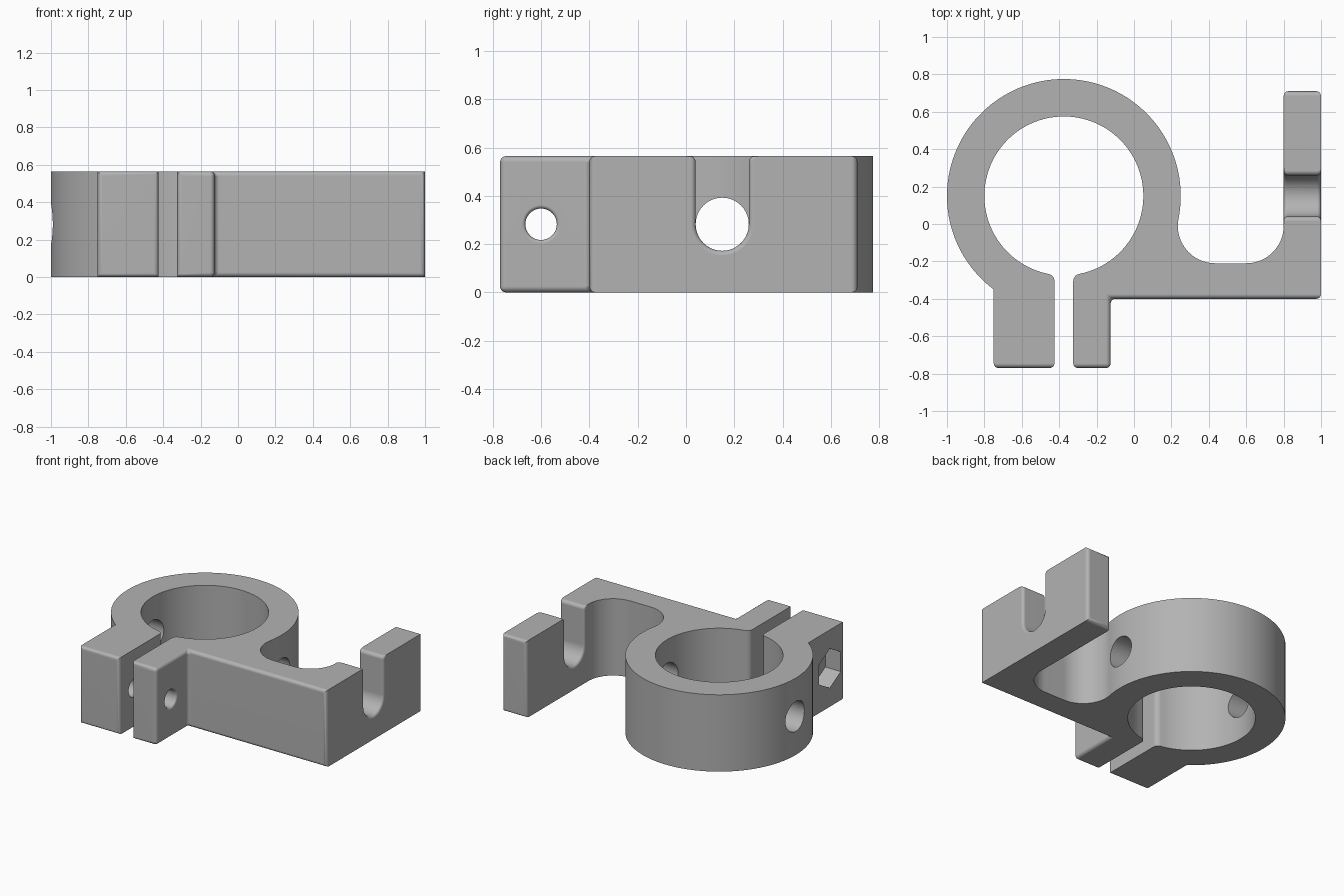
import bpy, bmesh
from math import cos, sin, pi, sqrt, atan2, radians

if "Cube" in bpy.data.objects:
    bpy.data.objects.remove(bpy.data.objects["Cube"], do_unlink=True)

HEIGHT = 0.565
MID = HEIGHT / 2
RX, RY, R_OUT, R_IN = -0.375, 0.15, 0.625, 0.425   # clamp ring
POCKET = 0.2                                       # pocket corner radius
LIP = 0.04                                         # slit corner radius
EAR_Y, ARM_Y, FLOOR_Y, END_Y = -0.77, -0.40, -0.21, 0.71
HOLE_Y = -0.6

metal = bpy.data.materials.new("plain grey")
metal.use_nodes = True
grey = (0.45, 0.45, 0.45, 1)
metal.diffuse_color = grey
metal.node_tree.nodes["Principled BSDF"].inputs["Base Color"].default_value = grey


def arc(cx, cy, r, a, b, n):
    """Points along an arc from angle a to b."""
    return [(cx + r * cos(a + (b - a) * i / n), cy + r * sin(a + (b - a) * i / n))
            for i in range(n + 1)]


def make_object(name, bm):
    bmesh.ops.recalc_face_normals(bm, faces=bm.faces[:])
    mesh = bpy.data.meshes.new(name)
    bm.to_mesh(mesh)
    bm.free()
    mesh.materials.append(metal)
    obj = bpy.data.objects.new(name, mesh)
    bpy.context.collection.objects.link(obj)
    return obj


def loft_x(name, sections):
    """Closed solid through (x, [(y, z), ...]) sections."""
    bm = bmesh.new()
    rings = [[bm.verts.new((x, y, z)) for y, z in pts] for x, pts in sections]
    n = len(rings[0])
    for a, b in zip(rings, rings[1:]):
        for i in range(n):
            j = (i + 1) % n
            bm.faces.new((a[i], a[j], b[j], b[i]))
    bm.faces.new(rings[0])
    bm.faces.new(rings[-1])
    return make_object(name, bm)


def rim(x, r, side):
    """(x, growth) steps that round a hole's rim on the face at x."""
    steps = [(x - side * r * (1 - sin(t * pi / 8)), r * (1 - cos(t * pi / 8)))
             for t in range(5)]
    return steps + [(x + side * 0.05, r)]


# Body outline, walked counterclockwise
pocket_cy = FLOOR_Y + POCKET
reach = R_OUT + POCKET
pocket_cx = RX + sqrt(reach ** 2 - (RY - pocket_cy) ** 2)
blend = atan2(pocket_cy - RY, pocket_cx - RX)
lip_dx = 0.05 + LIP
lip_dy = sqrt((R_IN + LIP) ** 2 - lip_dx ** 2)
lip_angle = atan2(lip_dy, lip_dx)

outline = [(-0.325, EAR_Y), (-0.125, EAR_Y), (-0.125, ARM_Y), (1, ARM_Y),
           (1, END_Y), (0.8, END_Y)]
outline += arc(0.8 - POCKET, pocket_cy, POCKET, 0, -pi / 2, 20)
outline += arc(pocket_cx, pocket_cy, POCKET, -pi / 2, blend - pi, 22)
outline += arc(RX, RY, R_OUT, blend, pi + atan2(0.5, 0.375), 96)[1:]
outline += [(-0.75, EAR_Y), (-0.425, EAR_Y)]
outline += arc(RX - lip_dx, RY - lip_dy, LIP, 0, lip_angle, 6)
outline += arc(RX, RY, R_IN, pi + lip_angle, -lip_angle, 96)[1:-1]
outline += arc(RX + lip_dx, RY - lip_dy, LIP, pi - lip_angle, pi, 6)

# Extrude the body
bm = bmesh.new()
base = bm.faces.new([bm.verts.new((x, y, 0)) for x, y in outline])
top = bmesh.ops.extrude_face_region(bm, geom=[base], use_keep_orig=True)["geom"]
for v in top:
    if isinstance(v, bmesh.types.BMVert):
        v.co.z = HEIGHT
bmesh.ops.recalc_face_normals(bm, faces=bm.faces[:])

# Round the edges of the front faces, ear side and wall end
edges = set()
for f in bm.faces:
    c, n = f.calc_center_median(), f.normal
    front = abs(n.y) > 0.99 and c.y < -0.35
    end = abs(n.y) > 0.99 and c.x > 0.7 and c.y > 0.7
    ear_side = abs(n.x) > 0.99 and abs(c.x + 0.125) < 0.01
    if front or end or ear_side:
        edges.update(f.edges)
bmesh.ops.bevel(bm, geom=list(edges), offset=0.025, offset_type='OFFSET',
                segments=4, profile=0.5, affect='EDGES')
body = make_object("clamp_bracket", bm)


# Cutter profiles in the y-z plane
def circle(y, r, n=40):
    return arc(y, MID, r, 0, 2 * pi, n)[:-1]


def open_slot(r, f=0.025):
    left, right = RY - r, RY + r
    return (arc(RY, MID, r, -pi, 0, 24)
            + arc(right + f, HEIGHT - f, f, pi, pi / 2, 4)
            + [(right + f, 0.7), (left - f, 0.7)]
            + arc(left - f, HEIGHT - f, f, pi / 2, 0, 4))


slot_steps = rim(0.8, 0.02, -1)[::-1] + rim(1, 0.02, 1)
bolt_steps = [(-0.9, 0)] + rim(-0.125, 0.015, 1)
cutters = [
    loft_x("ring_cross_hole", [(-1.2, circle(RY, 0.11)), (0.4, circle(RY, 0.11))]),
    loft_x("wall_slot", [(x, open_slot(0.11 + g)) for x, g in slot_steps]),
    loft_x("bolt_hole", [(x, circle(HOLE_Y, 0.065 + g)) for x, g in bolt_steps]),
    loft_x("nut_pocket", [(x, arc(HOLE_Y, MID, 0.145, pi / 2, 5 * pi / 2, 6)[:-1])
                          for x in (-0.9, -0.625)]),
]

# Cut the holes
bpy.context.view_layer.objects.active = body
body.select_set(True)
for cutter in cutters:
    cutter.hide_render = True
    mod = body.modifiers.new(cutter.name, 'BOOLEAN')
    mod.operation = 'DIFFERENCE'
    mod.solver = 'EXACT'
    mod.object = cutter
    bpy.ops.object.modifier_apply(modifier=mod.name)
    bpy.data.objects.remove(cutter, do_unlink=True)

bpy.ops.object.shade_smooth_by_angle(angle=radians(30))
weighted = body.modifiers.new("clean_shading", 'WEIGHTED_NORMAL')
weighted.keep_sharp = True
